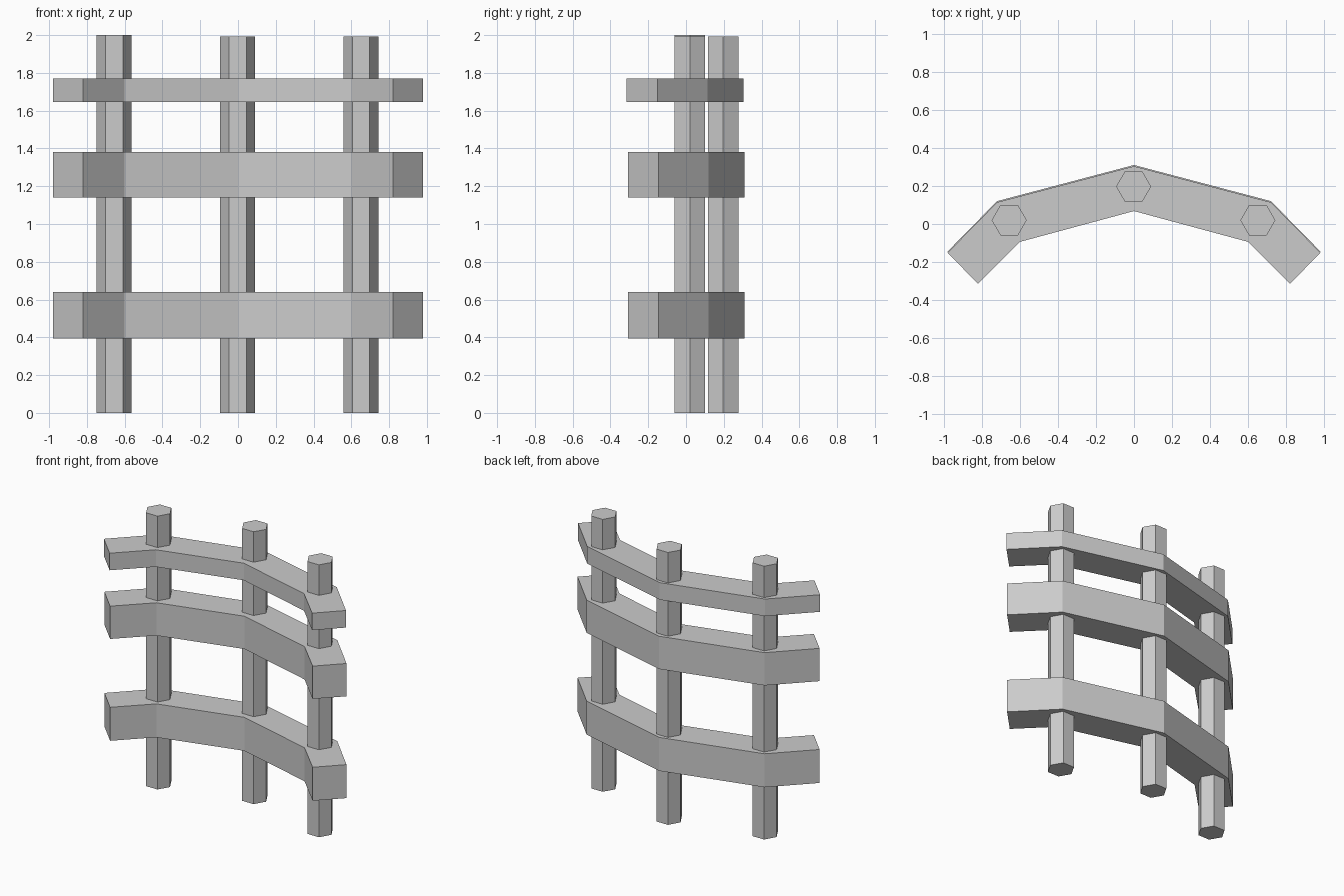
import bpy
import bmesh

if "Cube" in bpy.data.objects:
    bpy.data.objects.remove(bpy.data.objects["Cube"])


def rail(name, z0, z1, shift):
    # Bent plank: mirrored half outlines, capped and extruded upwards
    outer = [(0.98, -0.145), (0.72, 0.12)]
    inner = [(0.60, -0.088), (0.82, -0.308)]
    mirror = lambda pts: [(-x, y) for x, y in reversed(pts)]
    outline = outer + [(0, 0.31)] + mirror(outer) + mirror(inner) + [(0, 0.074)] + inner
    bm = bmesh.new()
    face = bm.faces.new([bm.verts.new((x, y + shift, z0)) for x, y in outline])
    result = bmesh.ops.extrude_face_region(bm, geom=[face])
    top = [v for v in result["geom"] if isinstance(v, bmesh.types.BMVert)]
    bmesh.ops.translate(bm, verts=top, vec=(0, 0, z1 - z0))
    # The extruded base face may be consumed, so make sure the bottom is closed
    bmesh.ops.holes_fill(bm, edges=[e for e in bm.edges if e.is_boundary], sides=0)
    bmesh.ops.recalc_face_normals(bm, faces=bm.faces)
    mesh = bpy.data.meshes.new(name)
    bm.to_mesh(mesh)
    bm.free()
    bpy.context.collection.objects.link(bpy.data.objects.new(name, mesh))


def post(name, x, y, height):
    # Hexagonal post with corners pointing along x
    bpy.ops.mesh.primitive_cylinder_add(vertices=6, radius=0.092, depth=height,
                                        location=(x, y, height / 2),
                                        rotation=(0, 0, 1.5707963))
    bpy.context.object.name = name


# Three bent cross rails
rail("lower_rail", 0.395, 0.64, 0)
rail("middle_rail", 1.14, 1.38, 0)
rail("top_rail", 1.645, 1.77, -0.006)

# Three upright posts
post("left_post", -0.656, 0.02, 2.0)
post("centre_post", -0.002, 0.197, 1.993)
post("right_post", 0.651, 0.02, 1.993)
